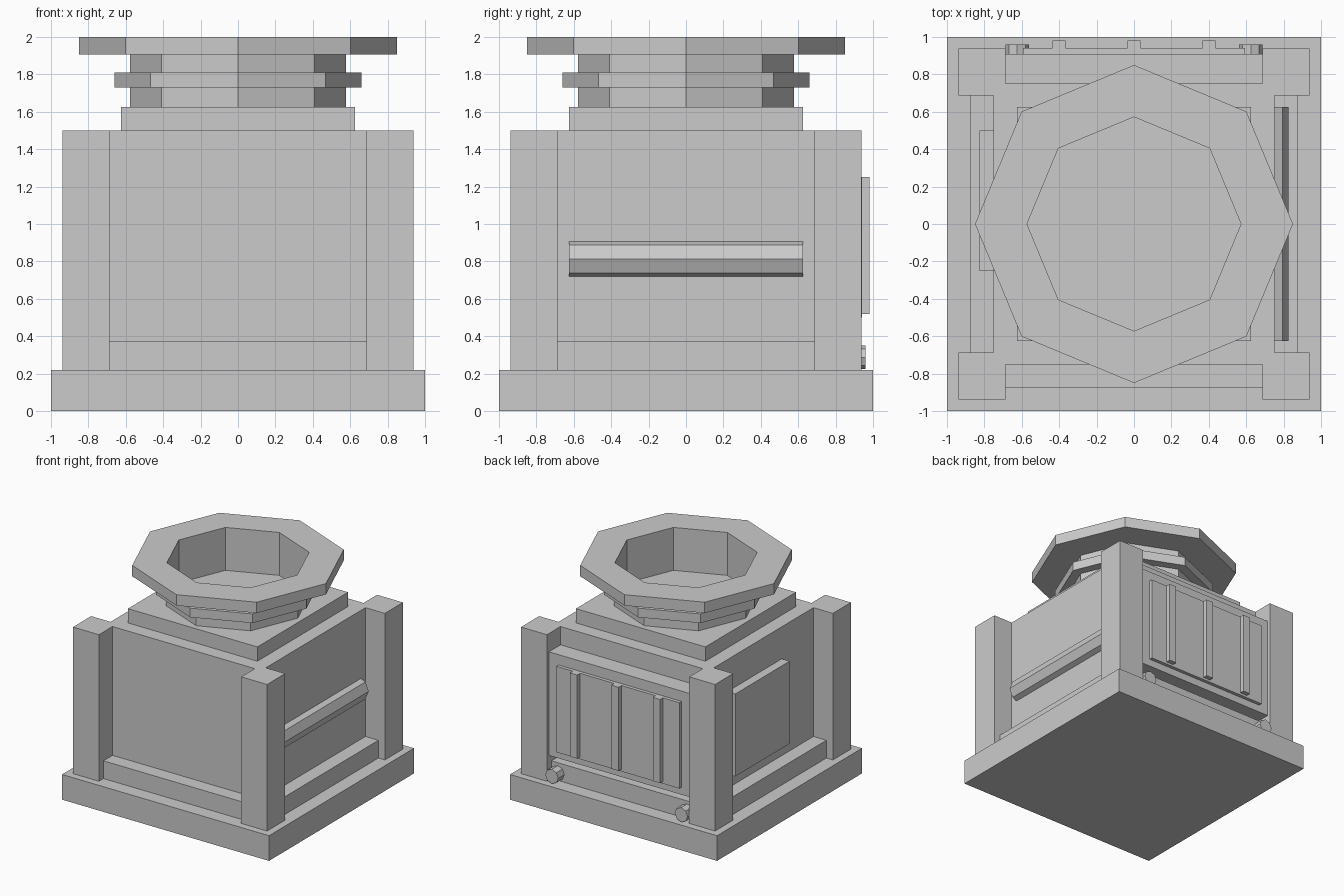
import bpy, bmesh, math
from mathutils import Matrix

cube = bpy.data.objects.get("Cube")
if cube:
    bpy.data.objects.remove(cube, do_unlink=True)

# Single stone grey
GREY = (0.6, 0.6, 0.6, 1)
mat = bpy.data.materials.new("stone grey")
mat.use_nodes = True
mat.diffuse_color = GREY
mat.node_tree.nodes["Principled BSDF"].inputs["Base Color"].default_value = GREY


def finish(name, bm):
    bmesh.ops.recalc_face_normals(bm, faces=bm.faces)
    mesh = bpy.data.meshes.new(name)
    bm.to_mesh(mesh)
    bm.free()
    mesh.materials.append(mat)
    obj = bpy.data.objects.new(name, mesh)
    bpy.context.collection.objects.link(obj)
    return obj


def box(name, x, y, z):
    """Box from (min, max) ranges on each axis."""
    bm = bmesh.new()
    bmesh.ops.create_cube(bm, size=1)
    for v in bm.verts:
        v.co = [r[0] if c < 0 else r[1] for c, r in zip(v.co, (x, y, z))]
    return finish(name, bm)


def octagon_bar(name, axis, centre, radius, length):
    """Eight-sided bar along x or y, with corners on its axes."""
    bm = bmesh.new()
    bmesh.ops.create_cone(bm, cap_ends=True, segments=8, radius1=radius,
                          radius2=radius, depth=length)
    turn = Matrix.Rotation(math.pi / 2, 4, "X" if axis == "y" else "Y")
    bmesh.ops.transform(bm, matrix=Matrix.Translation(centre) @ turn, verts=bm.verts)
    return finish(name, bm)


def octagon_lathe(name, profile):
    """Closed (radius, z) profile swept around z in eight steps."""
    bm = bmesh.new()
    rings = []
    for i in range(8):
        a = i * math.pi / 4
        rings.append([bm.verts.new((r * math.cos(a), r * math.sin(a), z))
                      for r, z in profile])
    n = len(profile)
    for i in range(8):
        p, q = rings[i], rings[(i + 1) % 8]
        for j in range(n):
            k = (j + 1) % n
            bm.faces.new((p[j], q[j], q[k], p[k]))
    return finish(name, bm)


# Base, body and corner posts
BASE, TOP = 0.22, 1.5
POST_IN, POST_OUT = 0.6875, 0.9375
span = (-POST_IN, POST_IN)
box("base", (-1, 1), (-1, 1), (0, BASE))
box("body", (-0.75, 0.75), (-0.75, 0.75), (BASE, TOP))
for sx, side in ((1, "left"), (-1, "right")):
    for sy, end in ((-1, "front"), (1, "back")):
        box(f"{end}_{side}_post", sorted((sx * POST_IN, sx * POST_OUT)),
            sorted((sy * POST_IN, sy * POST_OUT)), (BASE, TOP))

# Skirting ledges between the posts
ledge = 0.875
box("side_ledge", (-ledge, ledge), span, (BASE, 0.375))
box("front_back_ledge", span, (-ledge, ledge), (BASE, 0.375))

# Back: thick block, raised panel, ribs and bolts
box("back_block", span, (0.75, 0.91), (0.435, 1.34))
box("back_panel", (-0.594, 0.594), (0.9, 0.94), (0.5, 1.25))
for x in (-0.4, 0, 0.4):
    box("back_rib", (x - 0.035, x + 0.035), (0.93, 0.98), (0.52, 1.25))
for x in (-0.625, 0.625):
    octagon_bar("back_bolt", "y", (x, 0.91, 0.287), 0.0625, 0.1)

# Side details
octagon_bar("side_rail", "y", (0.719, 0, 0.8125), 0.106, 1.25)
box("side_panel", (-0.826, -0.74), (-0.25, 0.5), (0.5, 1.22))

# Top plate and open octagonal chimney with collar and lip
box("top_plate", (-0.625, 0.625), (-0.625, 0.625), (TOP, 1.625))
octagon_lathe("chimney", [
    (0.572, 1.62), (0.578, 1.62), (0.578, 1.73), (0.66, 1.73), (0.66, 1.81),
    (0.578, 1.81), (0.578, 1.905), (0.85, 1.905), (0.85, 2.0), (0.572, 2.0)])
